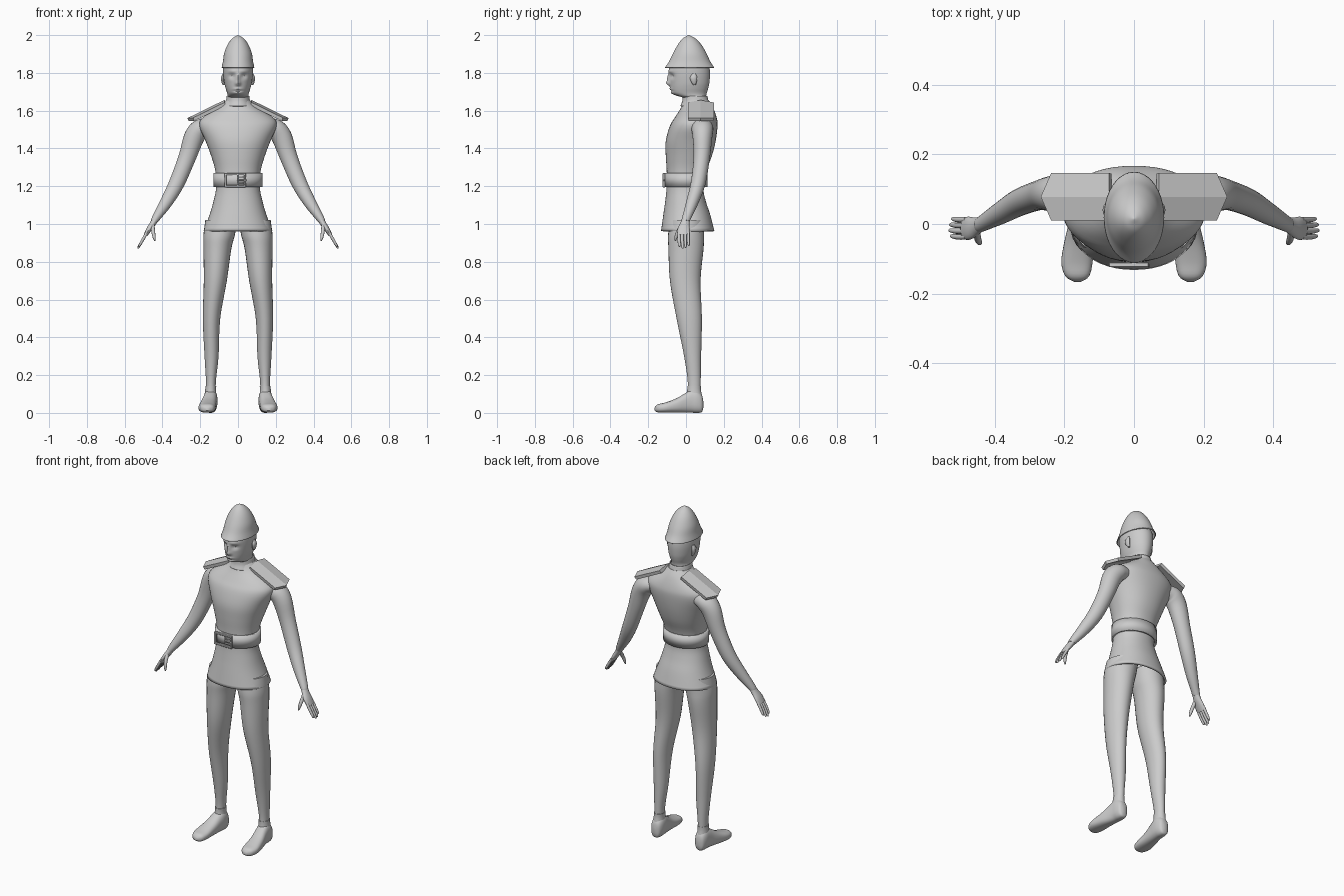
import bpy, bmesh, math
from mathutils import Vector


def finish(name, bm, mirror=False, solid=0, angle=40):
    bmesh.ops.recalc_face_normals(bm, faces=bm.faces)
    me = bpy.data.meshes.new(name)
    bm.to_mesh(me)
    bm.free()
    ob = bpy.data.objects.new(name, me)
    bpy.context.collection.objects.link(ob)
    if solid:
        m = ob.modifiers.new("Solidify", 'SOLIDIFY')
        m.thickness, m.offset = solid, -1
    if mirror:
        ob.modifiers.new("Mirror", 'MIRROR')
    if angle:
        bpy.ops.object.select_all(action='DESELECT')
        ob.select_set(True)
        bpy.context.view_layer.objects.active = ob
        bpy.ops.object.shade_smooth_by_angle(angle=math.radians(angle))
    return ob


def smooth_rows(rows, steps):
    """Catmull-Rom interpolation of rows of numbers."""
    out = []
    for i in range(len(rows) - 1):
        p0, p1, p2 = rows[max(i - 1, 0)], rows[i], rows[i + 1]
        p3 = rows[min(i + 2, len(rows) - 1)]
        for s in range(steps):
            t = s / steps
            out.append([0.5 * (2 * b + (c - a) * t + (2 * a - 5 * b + 4 * c - d) * t * t
                               + (3 * b - a - 3 * c + d) * t ** 3)
                        for a, b, c, d in zip(p0, p1, p2, p3)])
    return out + [list(rows[-1])]


def loft(name, rows, axis='Z', n=32, steps=4, power=1.0, caps=(True, True), shape=None, **kw):
    """Skin ellipses (x, y, z, a, b) set across Z, across Y, or across their own path."""
    rows = smooth_rows(rows, steps)
    pts = [Vector(r[:3]) for r in rows]
    bm = bmesh.new()
    rings = []
    for i, r in enumerate(rows):
        u, v = Vector((1, 0, 0)), Vector((0, 1, 0))
        if axis == 'Y':
            v = Vector((0, 0, 1))
        elif axis == 'PATH':
            t = (pts[min(i + 1, len(pts) - 1)] - pts[max(i - 1, 0)]).normalized()
            u = (v - t * v.dot(t)).normalized()
            v = t.cross(u)
        ring = []
        for k in range(n):
            w = 2 * math.pi * k / n
            c, s = math.cos(w), math.sin(w)
            c = math.copysign(abs(c) ** power, c)
            s = math.copysign(abs(s) ** power, s)
            p = pts[i] + u * (r[3] * c) + v * (r[4] * s)
            p.z = max(p.z, 0)
            ring.append(bm.verts.new(shape(p) if shape else p))
        rings.append(ring)
    for a, b in zip(rings, rings[1:]):
        for k in range(n):
            bm.faces.new((a[k], a[(k + 1) % n], b[(k + 1) % n], b[k]))
    for on, ring in zip(caps, (rings[0], rings[-1])):
        if on:
            bm.faces.new(ring)
    return finish(name, bm, **kw)


def stack(rows):
    """(z, half width, front y, back y) to ellipse rows."""
    return [(0, (f + b) / 2, z, w, (b - f) / 2) for z, w, f, b in rows]


def box(name, centre, size):
    bm = bmesh.new()
    bmesh.ops.create_cube(bm, size=1)
    for v in bm.verts:
        v.co = Vector([c + a * s for c, a, s in zip(centre, v.co, size)])
    bmesh.ops.bevel(bm, geom=bm.edges[:], offset=0.002, segments=1, affect='EDGES')
    return finish(name, bm, angle=30)


# Tunic with flared skirt
loft("tunic", stack([(.963, .182, -.132, .150), (1.05, .15, -.12, .128), (1.12, .13, -.11, .105),
                     (1.19, .116, -.103, .092), (1.28, .12, -.102, .107), (1.36, .142, -.107, .137),
                     (1.44, .172, -.107, .157), (1.52, .205, -.085, .167), (1.565, .185, -.058, .162),
                     (1.62, .10, -.024, .142), (1.655, .064, -.012, .12)]),
     n=48, caps=(False, True), solid=.012, power=.93)

# Standing collar
loft("collar", stack([(1.625, .074, -.03, .13), (1.65, .064, -.02, .12), (1.678, .06, -.018, .113)]),
     caps=(False, False), solid=.006)


# Head with sculpted face
def face(p):
    if p.y < -.02:
        def bump(amount, x, z, sx, sz):
            return amount * math.exp(-((abs(p.x) - x) / sx) ** 2 - ((p.z - z) / sz) ** 2)
        p.y += (bump(-.02, 0, 1.745, .013, .013) + bump(-.012, 0, 1.772, .01, .02)
                + bump(.012, .032, 1.783, .017, .012) + bump(-.006, 0, 1.715, .022, .006)
                + bump(-.006, 0, 1.693, .018, .008) + bump(.005, 0, 1.704, .025, .004)
                + bump(-.005, .03, 1.808, .025, .008))
    return p


loft("head", stack([(1.62, .056, -.01, .11), (1.665, .054, -.014, .106), (1.68, .055, -.052, .107),
                    (1.695, .058, -.075, .11), (1.72, .066, -.082, .118), (1.75, .073, -.085, .124),
                    (1.80, .079, -.09, .127), (1.84, .077, -.086, .12), (1.89, .055, -.05, .09)]),
     n=72, steps=6, shape=face)
loft("ear", [(.074, .045, 1.735, .006, .006), (.078, .042, 1.75, .009, .014),
             (.08, .04, 1.775, .01, .019), (.076, .042, 1.797, .005, .008)], n=12, mirror=True)

# Helmet
loft("helmet", stack([(1.828, .087, -.112, .15), (1.86, .08, -.09, .129), (1.905, .073, -.068, .108),
                      (1.95, .055, -.043, .081), (1.98, .033, -.02, .053), (1.995, .012, .003, .027),
                      (2.0, .002, .013, .017)]),
     n=40, caps=(False, True), solid=.005)

# Belt and buckle
loft("belt", stack([(1.195, .131, -.112, .113), (1.27, .131, -.112, .113)]),
     n=48, steps=1, caps=(False, False), solid=.012)
bx, bz, by = -.015, 1.232, -.117
for side in (-1, 1):
    box("buckle_upright", (bx + side * .052, by, bz), (.011, .014, .074))
    box("buckle_rail", (bx, by, bz + side * .032), (.115, .014, .011))
    box("belt_loop_rail", (.018, by, bz + side * .016), (.04, .01, .006))
box("buckle_bar", (-.002, by, bz), (.008, .012, .06))
box("buckle_prong", (.02, by - .002, bz), (.05, .01, .008))

# Shoulder boards: ridged slabs with pointed ends
bm = bmesh.new()
grid = [[bm.verts.new((x, y, 1.655 - .49 * (x - .075) - drop))
         for x in (.072, tip)]
        for y, tip, drop in ((.01, .238, .013), (.078, .268, 0), (.147, .238, .013))]
for a, b in zip(grid, grid[1:]):
    bm.faces.new((a[0], a[1], b[1], b[0]))
for f in bm.faces:
    if f.normal.z < 0:
        f.normal_flip()
finish("shoulder_board", bm, mirror=True, solid=.018, angle=0)

# Arms
loft("arm", [(.15, .085, 1.515, .05, .04), (.195, .087, 1.505, .058, .052), (.232, .087, 1.46, .052, .054),
             (.27, .083, 1.35, .043, .046), (.325, .064, 1.215, .039, .041), (.38, .033, 1.115, .032, .033),
             (.435, .002, 1.03, .023, .021), (.443, -.002, 1.015, .022, .018)],
     axis='PATH', n=24, mirror=True)

# Hands
loft("palm", [(.435, .002, 1.03, .02, .016), (.452, -.006, 1.0, .025, .016),
              (.472, -.012, .97, .033, .014), (.49, -.012, .94, .032, .01)],
     axis='PATH', n=20, mirror=True)
for i, length in enumerate((.88, 1, .95, .8)):
    y = -.037 + .0165 * i
    loft("finger", [(.482, y, .955, .008, .008), (.489 + .02 * length, y, .945 - .037 * length, .008, .008),
                    (.489 + .038 * length, y + .002, .945 - .068 * length, .006, .006),
                    (.489 + .042 * length, y + .002, .945 - .075 * length, .002, .002)],
         axis='PATH', n=10, steps=3, mirror=True)
loft("thumb", [(.452, -.02, .995, .012, .01), (.449, -.042, .96, .01, .01),
               (.444, -.053, .93, .008, .008), (.44, -.056, .91, .003, .003)],
     axis='PATH', n=12, mirror=True)

# Trouser legs
loft("leg", [(.088, .005, 1.02, .085, .09), (.1, 0, .94, .083, .095), (.109, 0, .87, .074, .093),
             (.12, -.004, .7, .061, .081), (.14, .017, .5, .046, .067), (.14, .035, .3, .037, .045),
             (.143, .043, .18, .027, .035), (.144, .043, .11, .025, .033)],
     n=28, steps=5, mirror=True)

# Boots
loft("boot", [(.145, .092, .045, .008, .015), (.145, .084, .05, .026, .045), (.145, .06, .06, .035, .06),
              (.146, .03, .062, .037, .061), (.15, 0, .054, .038, .053), (.158, -.05, .039, .042, .038),
              (.164, -.11, .028, .045, .027), (.163, -.15, .024, .034, .021), (.162, -.166, .02, .01, .008)],
     axis='Y', n=28, power=.8, mirror=True)
loft("boot_cuff", [(.145, .044, .07, .034, .045), (.145, .043, .115, .029, .037),
                   (.144, .043, .142, .029, .036)], n=24, mirror=True)
